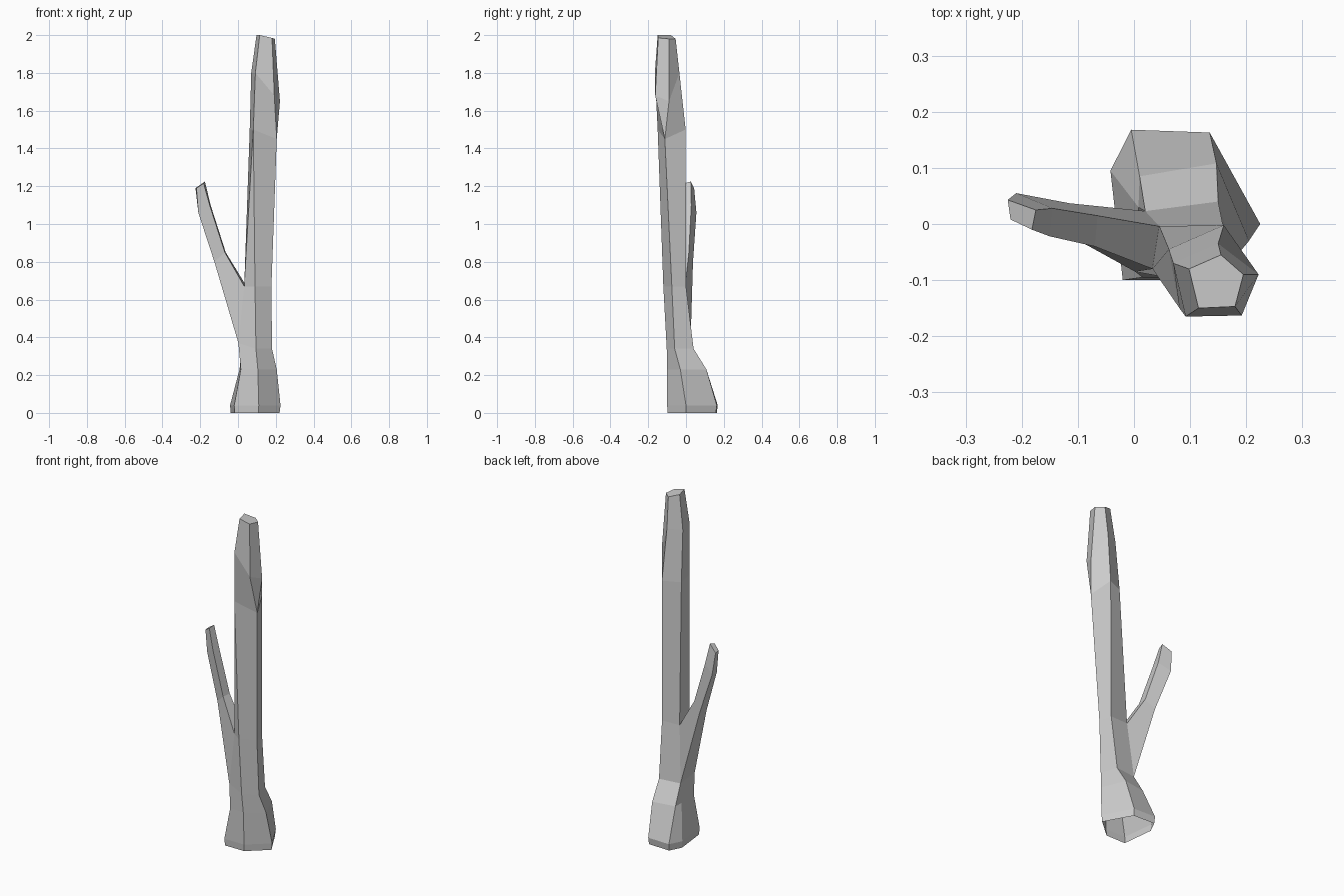
import bpy
import bmesh

default_cube = bpy.data.objects.get("Cube")
if default_cube:
    bpy.data.objects.remove(default_cube, do_unlink=True)

bark = bpy.data.materials.new("grey bark")
bark.use_nodes = True
colour = (0.6, 0.6, 0.6, 1)
bark.diffuse_color = colour
bark.node_tree.nodes["Principled BSDF"].inputs["Base Color"].default_value = colour

bm = bmesh.new()
shared_verts = {}


def vert(point):
    """Return one shared vertex per position, so ridges can merge and split."""
    key = tuple(round(c, 4) for c in point)
    if key not in shared_verts:
        shared_verts[key] = bm.verts.new(key)
    return shared_verts[key]


def face(points):
    corners = list(dict.fromkeys(vert(p) for p in points))
    if len(corners) > 2:
        bm.faces.new(corners)


def ring(z, *points):
    """Points at one height; a third value overrides the height."""
    return [p if len(p) == 3 else (*p, z) for p in points]


def skin(rings, opening=None):
    """Join successive rings, leaving out one (band, side) opening."""
    for band, (low, high) in enumerate(zip(rings, rings[1:])):
        for side in range(len(low)):
            if (band, side) != opening:
                nxt = (side + 1) % len(low)
                face([low[side], low[nxt], high[nxt], high[side]])


# Flared foot: six ridges, the last one merging into the first at the neck
flare = ring(0.04, (-0.005, 0.168), (0.135, 0.163), (0.225, 0),
             (0.11, -0.1), (-0.02, -0.1), (-0.042, 0.095))
ground = [(x * 0.97 + 0.002, y * 0.97, 0) for x, y, z in flare]
ankle = ring(0.23, (0.01, 0.085), (0.147, 0.108), (0.205, -0.03),
             (0.105, -0.1), (0.015, -0.095), (0.008, 0.03))
neck = ring(0.34, (0.02, 0.023), (0.15, 0.04), (0.18, -0.06),
            (0.095, -0.102), (0.002, -0.085, 0.37), (0.02, 0.023))
skin([ground, flare, ankle, neck])

# Tall stem: the right ridge splits in two near the top
stem_start = [neck[i] for i in (0, 1, 2, 2, 3, 4)]
fork = ring(0.67, (0.045, -0.004), (0.158, 0), (0.177, -0.075),
            (0.177, -0.075), (0.09, -0.12), (0.033, -0.08))
bend = ring(1.5, (0.062, -0.045), (0.16, -0.002), (0.205, -0.112, 1.45),
            (0.205, -0.112, 1.45), (0.081, -0.15), (0.081, -0.15))
shoulder = ring(1.8, (0.07, -0.07), (0.15, -0.035), (0.222, -0.09, 1.65),
                (0.192, -0.163, 1.68), (0.092, -0.165), (0.092, -0.165))
top = ring(2, (0.098, -0.08), (0.155, -0.055, 1.98), (0.195, -0.09, 1.98),
           (0.18, -0.147, 1.985), (0.115, -0.15), (0.115, -0.15))
skin([stem_start, fork, bend, shoulder, top], opening=(0, 5))
face(top)

# Side branch growing out of the opening
root = [neck[0], fork[0], fork[5], neck[4]]
elbow = ring(0.8, (-0.115, 0.037), (-0.065, 0.015, 0.85),
             (-0.07, -0.04, 0.85), (-0.125, -0.015))
wrist = ring(1.06, (-0.21, 0.055), (-0.145, 0.028, 1.1),
             (-0.15, -0.022, 1.1), (-0.21, 0.01))
tip = ring(1.19, (-0.225, 0.043), (-0.175, 0.025, 1.225),
           (-0.182, -0.01, 1.215), (-0.22, 0.008))
skin([root, elbow, wrist, tip])
face(tip)

bmesh.ops.recalc_face_normals(bm, faces=bm.faces[:])
mesh = bpy.data.meshes.new("bare_tree_trunk")
bm.to_mesh(mesh)
bm.free()
mesh.materials.append(bark)
trunk = bpy.data.objects.new("bare_tree_trunk", mesh)
bpy.context.collection.objects.link(trunk)
